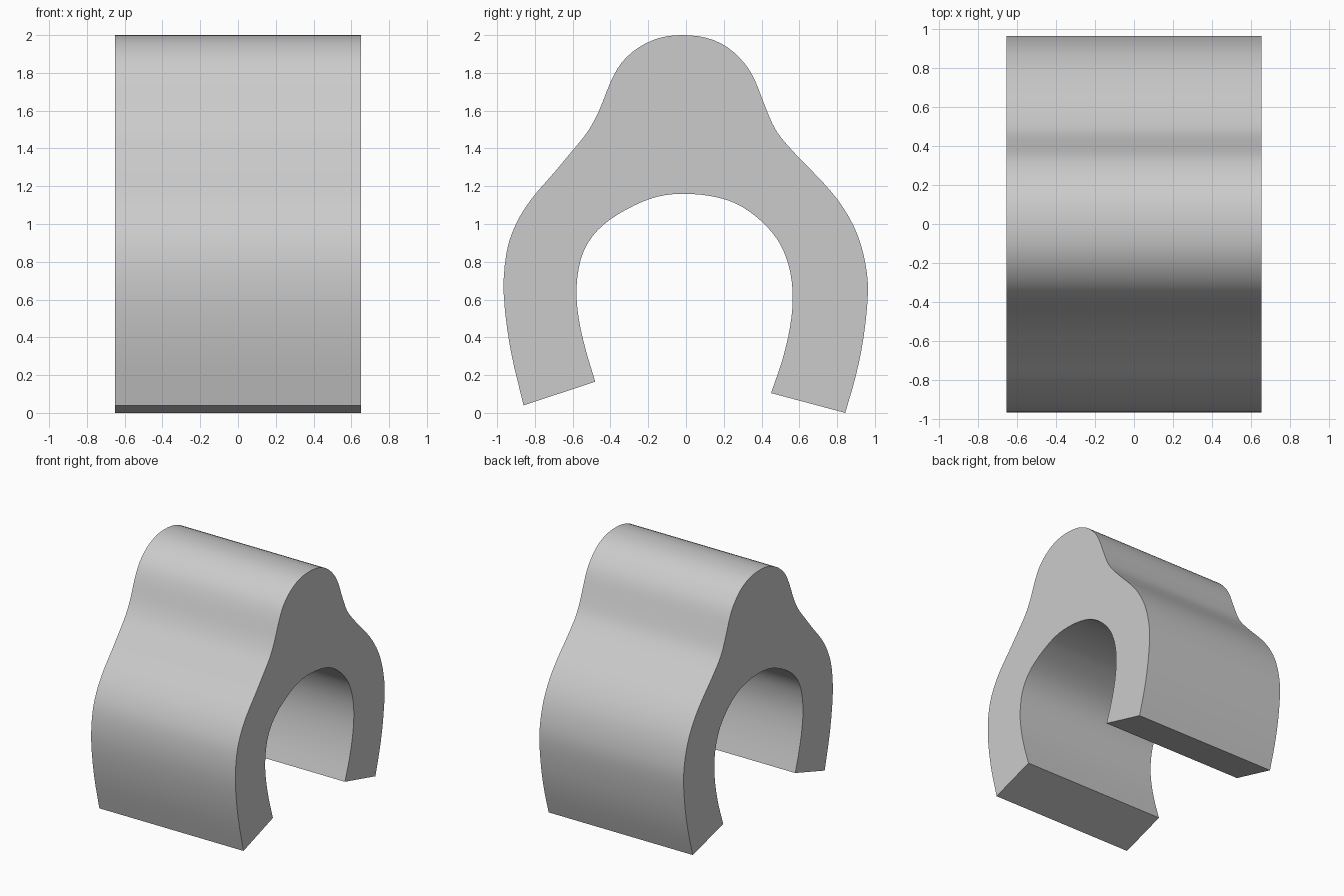
import bpy, bmesh
from mathutils import Vector

if "Cube" in bpy.data.objects:
    bpy.data.objects.remove(bpy.data.objects["Cube"])

HALF_WIDTH = 0.652

# Clip profile in (y, z): outer edge left to right, inner edge right to left
outer = [(-.86, .04), (-.93, .34), (-.965, .63), (-.95, .85), (-.90, 1.0), (-.82, 1.13),
         (-.70, 1.27), (-.60, 1.39), (-.52, 1.49), (-.46, 1.60), (-.40, 1.75), (-.34, 1.855),
         (-.25, 1.935), (-.14, 1.985), (-.02, 2.0), (.11, 1.985), (.22, 1.935), (.31, 1.85),
         (.365, 1.76), (.42, 1.62), (.48, 1.49), (.58, 1.37), (.73, 1.215), (.83, 1.09),
         (.905, .95), (.95, .79), (.963, .63), (.94, .40), (.90, .20), (.843, 0)]
inner = [(.45, .105), (.51, .28), (.55, .45), (.565, .60), (.553, .74), (.515, .86),
         (.46, .95), (.37, 1.04), (.26, 1.11), (.13, 1.148), (-.02, 1.16), (-.15, 1.145),
         (-.27, 1.10), (-.40, 1.025), (-.495, .935), (-.555, .82), (-.58, .66),
         (-.568, .50), (-.53, .33), (-.48, .165)]


def smooth_path(points, steps=3):
    """Catmull-Rom curve through the points."""
    p = [Vector(q) for q in points]
    p = [2 * p[0] - p[1]] + p + [2 * p[-1] - p[-2]]
    out = []
    for a, b, c, d in zip(p, p[1:], p[2:], p[3:]):
        for i in range(steps):
            t = i / steps
            out.append(.5 * (2 * b + (c - a) * t + (2 * a - 5 * b + 4 * c - d) * t ** 2
                             + (3 * b - a - 3 * c + d) * t ** 3))
    return out + [p[-2]]


# Clip body: extrude the profile along x
bm = bmesh.new()
profile = smooth_path(outer) + smooth_path(inner)
face = bm.faces.new([bm.verts.new((-HALF_WIDTH, y, z)) for y, z in profile])
ext = bmesh.ops.extrude_face_region(bm, geom=[face], use_keep_orig=True)
verts = [g for g in ext["geom"] if isinstance(g, bmesh.types.BMVert)]
bmesh.ops.translate(bm, verts=verts, vec=(2 * HALF_WIDTH, 0, 0))
bmesh.ops.recalc_face_normals(bm, faces=bm.faces)
mesh = bpy.data.meshes.new("clip_body")
bm.to_mesh(mesh)
bm.free()

clip = bpy.data.objects.new("clip_body", mesh)
bpy.context.collection.objects.link(clip)
bpy.context.view_layer.objects.active = clip
clip.select_set(True)
bpy.ops.object.shade_smooth_by_angle()
